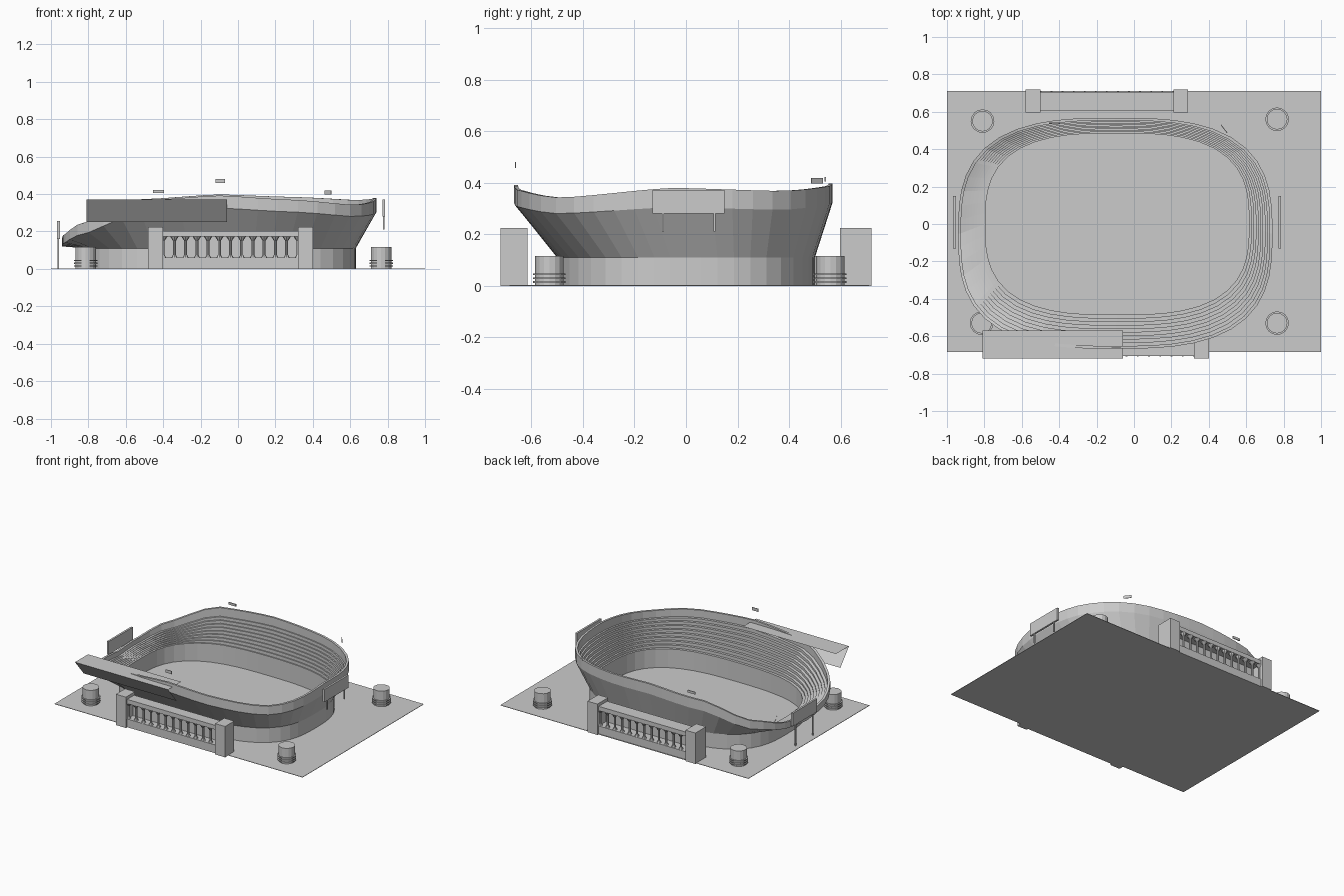
import bpy, bmesh, math
from mathutils import Matrix

cube = bpy.data.objects.get("Cube")
if cube:
    bpy.data.objects.remove(cube, do_unlink=True)

grey = bpy.data.materials.new("pale_concrete_grey")
grey.use_nodes = True
GREY = (0.6, 0.6, 0.6, 1)
grey.diffuse_color = GREY
grey.node_tree.nodes["Principled BSDF"].inputs["Base Color"].default_value = GREY

SEGMENTS = 52
BASE_TOP = 0.11


def finish(name, bm, recalc=True):
    if recalc:
        bmesh.ops.recalc_face_normals(bm, faces=bm.faces)
    mesh = bpy.data.meshes.new(name)
    bm.to_mesh(mesh)
    bm.free()
    mesh.materials.append(grey)
    obj = bpy.data.objects.new(name, mesh)
    bpy.context.collection.objects.link(obj)
    return obj


def add_box(bm, x0, x1, y0, y1, z0, z1):
    size = Matrix.Diagonal((x1 - x0, y1 - y0, z1 - z0, 1))
    place = Matrix.Translation(((x0 + x1) / 2, (y0 + y1) / 2, (z0 + z1) / 2))
    bmesh.ops.create_cube(bm, size=1, matrix=place @ size)


def box(name, *bounds):
    bm = bmesh.new()
    add_box(bm, *bounds)
    return finish(name, bm)


def add_cone(bm, x, y, z0, z1, r0, r1, sides):
    bmesh.ops.create_cone(bm, cap_ends=True, segments=sides, radius1=r0, radius2=r1,
                          depth=z1 - z0, matrix=Matrix.Translation((x, y, (z0 + z1) / 2)))


def oval(angle, x0, x1, y0, y1, power=2.9):
    """Point on a rounded rectangle spanning the given limits."""
    c, s = math.cos(angle), math.sin(angle)
    r = (abs(c) ** power + abs(s) ** power) ** (-1 / power)
    return (x0 + x1) / 2 + r * c * (x1 - x0) / 2, (y0 + y1) / 2 + r * s * (y1 - y0) / 2


# Rim heights round the bowl: angle, parapet foot, parapet top
RIM = [(0, .305, .38), (38, .295, .368), (65, .315, .385), (90, .325, .398),
       (118, .30, .372), (140, .19, .25), (160, .14, .185), (180, .12, .165),
       (200, .14, .185), (220, .19, .25), (242, .30, .365), (270, .325, .392),
       (295, .305, .37), (320, .28, .342), (360, .305, .38)]


def rim_heights(angle):
    deg = math.degrees(angle)
    for (a, lo_a, hi_a), (b, lo_b, hi_b) in zip(RIM, RIM[1:]):
        if a <= deg <= b:
            t = (deg - a) / (b - a)
            t = t * t * (3 - 2 * t) * 0.5 + t * 0.5
            return lo_a + (lo_b - lo_a) * t, hi_a + (hi_b - hi_a) * t


def bowl_section(angle, rows=9):
    """Cross-section: base wall, flare, parapet, then terraces back down."""
    lo, hi = rim_heights(angle)
    bx, by = oval(angle, -.81, .63, -.50, .50)
    rx, ry = oval(angle, -.94, .74, -.667, .568)
    ix, iy = oval(angle, -.795, .615, -.485, .485)
    jx, jy = oval(angle, -.925, .725, -.652, .553)
    pts = [(bx, by, 0), (bx, by, BASE_TOP), (rx, ry, lo), (rx, ry, hi),
           (jx, jy, hi), (jx, jy, lo + .01)]
    for i in range(rows, 0, -1):
        t0, t1 = (i - 1) / rows, i / rows
        z = BASE_TOP + .01 + (lo - BASE_TOP) * t1
        z_low = BASE_TOP + .01 + (lo - BASE_TOP) * t0
        x, y = ix + (jx - ix) * t0, iy + (jy - iy) * t0
        pts += [(x, y, z), (x, y, z_low)]
    return pts + [(ix, iy, 0)]


# Seating bowl
bm = bmesh.new()
rings = [[bm.verts.new(p) for p in bowl_section(math.tau * i / SEGMENTS)]
         for i in range(SEGMENTS)]
for i, ring in enumerate(rings):
    after = rings[(i + 1) % SEGMENTS]
    for k in range(len(ring) - 1):
        bm.faces.new((ring[k], after[k], after[k + 1], ring[k + 1]))
finish("seating_bowl", bm)

# Ground slab and stepped field
box("ground_slab", -1, 1, -.685, .71, 0, .003)
for n, inset in enumerate((0, .05, .10)):
    bm = bmesh.new()
    pts = [oval(math.tau * i / SEGMENTS, -.75 + inset, .56 - inset, -.42 + inset, .45 - inset)
           for i in range(SEGMENTS)]
    face = bm.faces.new([bm.verts.new((x, y, .002)) for x, y in pts])
    top = bmesh.ops.extrude_face_region(bm, geom=[face])["geom"]
    bmesh.ops.translate(bm, vec=(0, 0, .004 + .002 * n),
                        verts=[v for v in top if isinstance(v, bmesh.types.BMVert)])
    finish(f"field_step_{n + 1}", bm)


# Entrance arcades: two pylons, plinth, lintel, recessed wall and columns
def arcade(side, x0, x1, inner, pylon=.08, bays=12):
    sign = -1 if side == "front" else 1

    def span(a, b):
        return sorted((sign * a, sign * b))

    for label, px in (("right", x0), ("left", x1 - pylon)):
        box(f"{side}_{label}_pylon", px, px + pylon, *span(inner, .72), 0, .225)
    a, b = x0 + pylon, x1 - pylon
    bm = bmesh.new()
    add_box(bm, a, b, *span(inner + .01, .705), 0, .06)
    add_box(bm, a, b, *span(inner + .01, .705), .172, .203)
    add_box(bm, a, b, *span(inner + .01, inner + .025), .06, .172)
    finish(f"{side}_arcade_wall", bm)
    bm = bmesh.new()
    step = (b - a) / bays
    for i in range(bays + 1):
        x, y = a + step * i, sign * .687
        add_cone(bm, x, y, .06, .075, .016, .008, 8)
        add_cone(bm, x, y, .075, .15, .008, .008, 8)
        add_cone(bm, x, y, .15, .172, .008, .022, 8)
    finish(f"{side}_arcade_columns", bm)


arcade("front", -.48, .40, .615)
arcade("back", -.58, .29, .597)

# Corner ramp towers with ring ledges
for n, (x, y) in enumerate(((-.81, .55), (.765, .56), (.765, -.53), (-.815, -.53))):
    bm = bmesh.new()
    add_cone(bm, x, y, 0, .116, .055, .055, 16)
    for z in (.012, .027, .042):
        add_cone(bm, x, y, z, z + .006, .063, .063, 16)
    finish(f"corner_tower_{n + 1}", bm)


# End display boards on posts
def end_board(name, x, post_bottom, bottom, top):
    bm = bmesh.new()
    add_box(bm, x - .007, x + .007, -.13, .15, bottom, top)
    for y in (-.09, .11):
        add_box(bm, x - .004, x + .004, y - .004, y + .004, post_bottom, bottom)
    finish(name, bm)


end_board("right_end_board", -.96, 0, .16, .255)
end_board("left_end_board", .78, .21, .28, .372)

# Front canopy: flat roof sheet and a sloping fascia sheet
bm = bmesh.new()
edges = [(-.57, .37), (-.72, .37), (-.62, .25)]
near, far = [[bm.verts.new((x, y, z)) for y, z in edges] for x in (-.81, -.06)]
for k in range(2):
    bm.faces.new((near[k], near[k + 1], far[k + 1], far[k]))
finish("front_canopy", bm, recalc=False)

# Small signs above the rim
box("front_rim_sign", -.12, -.07, -.663, -.659, .458, .48)
box("back_rim_sign", -.455, -.395, .538, .544, .405, .422)
sign = box("corner_rim_sign", -.028, .028, -.002, .002, -.01, .01)
sign.location = (.482, .508, .408)
sign.rotation_euler.z = math.radians(-52)
